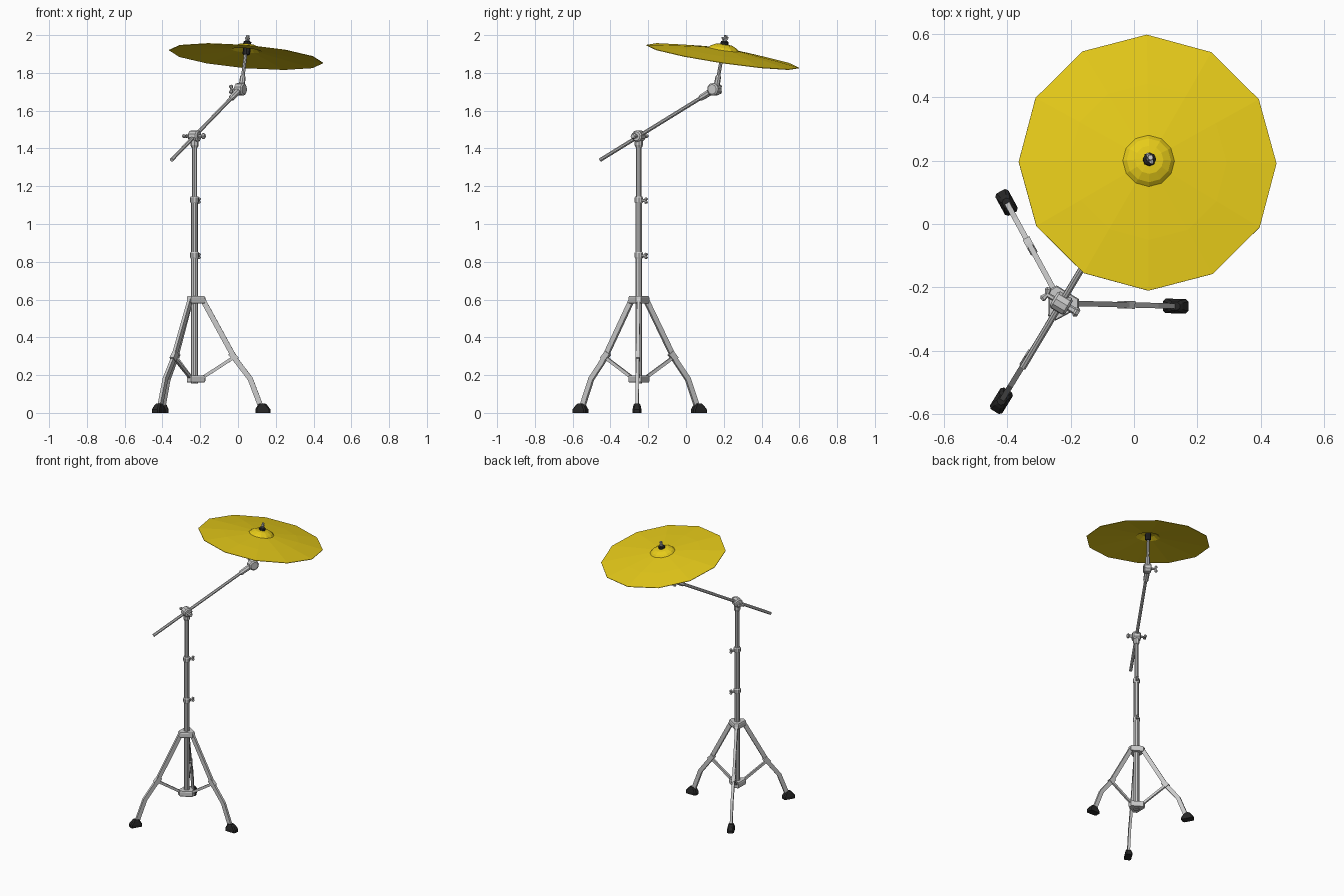
import bpy, bmesh, math
from mathutils import Vector, Matrix

if "Cube" in bpy.data.objects:
    bpy.data.objects.remove(bpy.data.objects["Cube"])

COL = Vector((-0.23, -0.25, 0))            # column foot
JOINT = Vector((-0.23, -0.25, 1.465))      # boom pivot
TIP = Vector((0.01, 0.152, 1.713))         # tilter pivot
BOOM = (TIP - JOINT).normalized()
FLAT = Vector((BOOM.x, BOOM.y, 0)).normalized()
SIDE = Vector((FLAT.y, -FLAT.x, 0))        # pivot axis
UP = Vector((0, 0, 1))
CYM = Vector((0.043, 0.194, 1.888))        # centre of cymbal rim
NORM = Vector((0.085, 0.15, 1)).normalized()


def material(name, rgb):
    m = bpy.data.materials.new(name)
    m.diffuse_color = (*rgb, 1)
    m.use_nodes = True
    m.node_tree.nodes["Principled BSDF"].inputs["Base Color"].default_value = m.diffuse_color
    return m


BRASS = material("brass", (0.8, 0.6, 0.01))
BLACK = material("black_rubber", (0.02, 0.02, 0.02))


def make(name, verts, faces, mat=None, matrix=None):
    me = bpy.data.meshes.new(name)
    me.from_pydata([tuple(v) for v in verts], [], faces)
    bm = bmesh.new()
    bm.from_mesh(me)
    bmesh.ops.recalc_face_normals(bm, faces=bm.faces)
    bm.to_mesh(me)
    bm.free()
    if mat:
        me.materials.append(mat)
    ob = bpy.data.objects.new(name, me)
    bpy.context.collection.objects.link(ob)
    if matrix:
        ob.matrix_world = matrix
    return ob


def loft(name, rings, mat=None, matrix=None):
    """Skin equal-sized rings and cap both ends."""
    n = len(rings[0])
    verts = [v for r in rings for v in r]
    faces = [(i * n + j, i * n + (j + 1) % n, (i + 1) * n + (j + 1) % n, (i + 1) * n + j)
             for i in range(len(rings) - 1) for j in range(n)]
    faces += [tuple(range(n)), tuple(range(len(verts) - n, len(verts)))]
    return make(name, verts, faces, mat, matrix)


def turned(name, base, axis, profile, n=8, mat=None):
    """Lathe (radius, height) pairs along an axis."""
    rings = [[(r * math.cos(math.tau * k / n), r * math.sin(math.tau * k / n), h)
              for k in range(n)] for r, h in profile]
    rot = UP.rotation_difference(axis).to_matrix().to_4x4()
    return loft(name, rings, mat, Matrix.Translation(base) @ rot)


def rod(name, p, q, r, n=8, mat=None):
    return turned(name, p, (q - p).normalized(), [(r, 0), (r, (q - p).length)], n, mat)


def bar(name, path, depth, width, matrix):
    """Rectangular bar following (radius, z) points in the local xz plane."""
    pts = [Vector((x, 0, z)) for x, z in path]
    rings = []
    for i, p in enumerate(pts):
        t = (pts[min(i + 1, len(pts) - 1)] - pts[max(i - 1, 0)]).normalized()
        d = Vector((t.z, 0, -t.x)) * depth / 2
        w = Vector((0, width / 2, 0))
        rings.append([p + d + w, p - d + w, p - d - w, p + d - w])
    return loft(name, rings, None, matrix)


def wing_screw(name, base, axis, length, span, across):
    """Short shank with a flared two-winged head."""
    rod(name + "_shank", base, base + axis * length, 0.008, 6)
    tip = base + axis * length
    for s in (-1, 1):
        turned(name + "_wing", tip, (across * s + axis * 0.35).normalized(),
               [(0.006, 0), (0.011, span * 0.7), (0.006, span)], 6)


# Column tubes and their collars
rod("lower_tube", COL + UP * 0.155, COL + UP * 0.83, 0.019, 10)
rod("middle_tube", COL + UP * 0.82, COL + UP * 1.12, 0.0175, 10)
rod("upper_tube", COL + UP * 1.11, COL + UP * 1.42, 0.0135, 8)
for z in (0.835, 1.128):
    turned("tube_collar", COL + UP * (z - 0.018), UP,
           [(0.02, 0), (0.023, 0.006), (0.023, 0.03), (0.019, 0.036)], 10)
    wing_screw("collar_screw", COL + UP * (z - 0.004), FLAT, 0.042, 0.016, UP)

# Three-lobed hubs
LEGS = [math.radians(-1.5 + 120 * k) for k in range(3)]
for name, z0, z1 in (("leg_hub", 0.58, 0.618), ("strut_hub", 0.16, 0.198)):
    rings = []
    for z, s in ((z0, 0.92), (z0 + 0.008, 1), (z1 - 0.008, 1), (z1, 0.92)):
        rings.append([COL + Vector((0.058 * s * math.cos(a + o), 0.058 * s * math.sin(a + o), z))
                      for a in LEGS for o in (-0.24, 0.24)])
    loft(name, rings)

# Tripod legs, struts and rubber feet
for a in LEGS:
    m = Matrix.Translation(COL) @ Matrix.Rotation(a, 4, 'Z')
    bar("leg", [(0.04, 0.605), (0.215, 0.285), (0.295, 0.18), (0.352, 0.03)], 0.028, 0.017, m)
    bar("strut", [(0.035, 0.182), (0.205, 0.292)], 0.017, 0.013, m)
    bar("strut_bracket", [(0.19, 0.318), (0.222, 0.282)], 0.032, 0.024, m)
    rings = []
    for z, x0, x1, w in ((0, 0.322, 0.402, 0.023), (0.018, 0.322, 0.402, 0.023),
                         (0.042, 0.335, 0.384, 0.018), (0.05, 0.342, 0.375, 0.013)):
        c = 0.008
        rings.append([(x0 + c, -w, z), (x1 - c, -w, z), (x1, -w + c, z), (x1, w - c, z),
                      (x1 - c, w, z), (x0 + c, w, z), (x0, w - c, z), (x0, -w + c, z)])
    loft("foot", rings, BLACK, m)

# Boom joint on top of the column
turned("joint_socket", COL + UP * 1.405, UP, [(0.017, 0), (0.022, 0.012), (0.022, 0.045), (0.016, 0.06)], 8)
turned("joint_drum", JOINT - SIDE * 0.028, SIDE,
       [(0.024, 0), (0.031, 0.007), (0.031, 0.049), (0.024, 0.056)], 10)
rod("joint_bolt", JOINT + SIDE * 0.02, JOINT + SIDE * 0.058, 0.011, 6)
wing_screw("joint_screw_left", JOINT - SIDE * 0.02, -SIDE, 0.032, 0.024, FLAT)
turned("joint_knob", JOINT + SIDE * 0.048, SIDE, [(0.011, 0), (0.018, 0.006), (0.011, 0.016)], 6)

# Boom arm with thicker end sleeve
rod("boom_arm", JOINT - BOOM * 0.268, TIP, 0.0105, 8)
turned("boom_sleeve", TIP - BOOM * 0.105, BOOM, [(0.011, 0), (0.017, 0.012), (0.019, 0.1)], 8)

# Tilter
turned("tilter_drum", TIP - SIDE * 0.022, SIDE,
       [(0.026, 0), (0.034, 0.006), (0.034, 0.044), (0.026, 0.05)], 10)
wing_screw("tilter_screw", TIP - SIDE * 0.015, -SIDE, 0.035, 0.024, UP)

# Cymbal rod
base = Vector((0.019, 0.161, 1.725))
top = CYM + NORM * 0.112
axis = (top - base).normalized()
turned("cymbal_rod", base, axis,
       [(0.016, 0), (0.015, 0.055), (0.0095, 0.065), (0.0085, (top - base).length)], 8)

# Cymbal, a thin twelve-sided shell with a domed bell
turned("cymbal", CYM, NORM,
       [(0.006, 0.060), (0.05, 0.050), (0.08, 0.031), (0.409, -0.003), (0.409, 0),
        (0.25, 0.02), (0.082, 0.037), (0.07, 0.049), (0.045, 0.061), (0.006, 0.066)], 12, BRASS)

# Felts and wing nut
turned("lower_felt", CYM + NORM * 0.008, NORM, [(0.017, 0), (0.02, 0.005), (0.02, 0.04), (0.017, 0.047)], 8, BLACK)
turned("upper_felt", CYM + NORM * 0.063, NORM, [(0.021, 0), (0.021, 0.014), (0.013, 0.02)], 8, BLACK)
nut = CYM + NORM * 0.08
turned("wing_nut", nut, NORM, [(0.012, 0), (0.01, 0.018)], 6)
across = Vector((-0.45, 0.9, 0))
for s in (-1, 1):
    turned("wing_nut_ear", nut + NORM * 0.006, (across * s + UP * 0.9).normalized(),
           [(0.005, 0), (0.008, 0.016), (0.004, 0.024)], 6)
